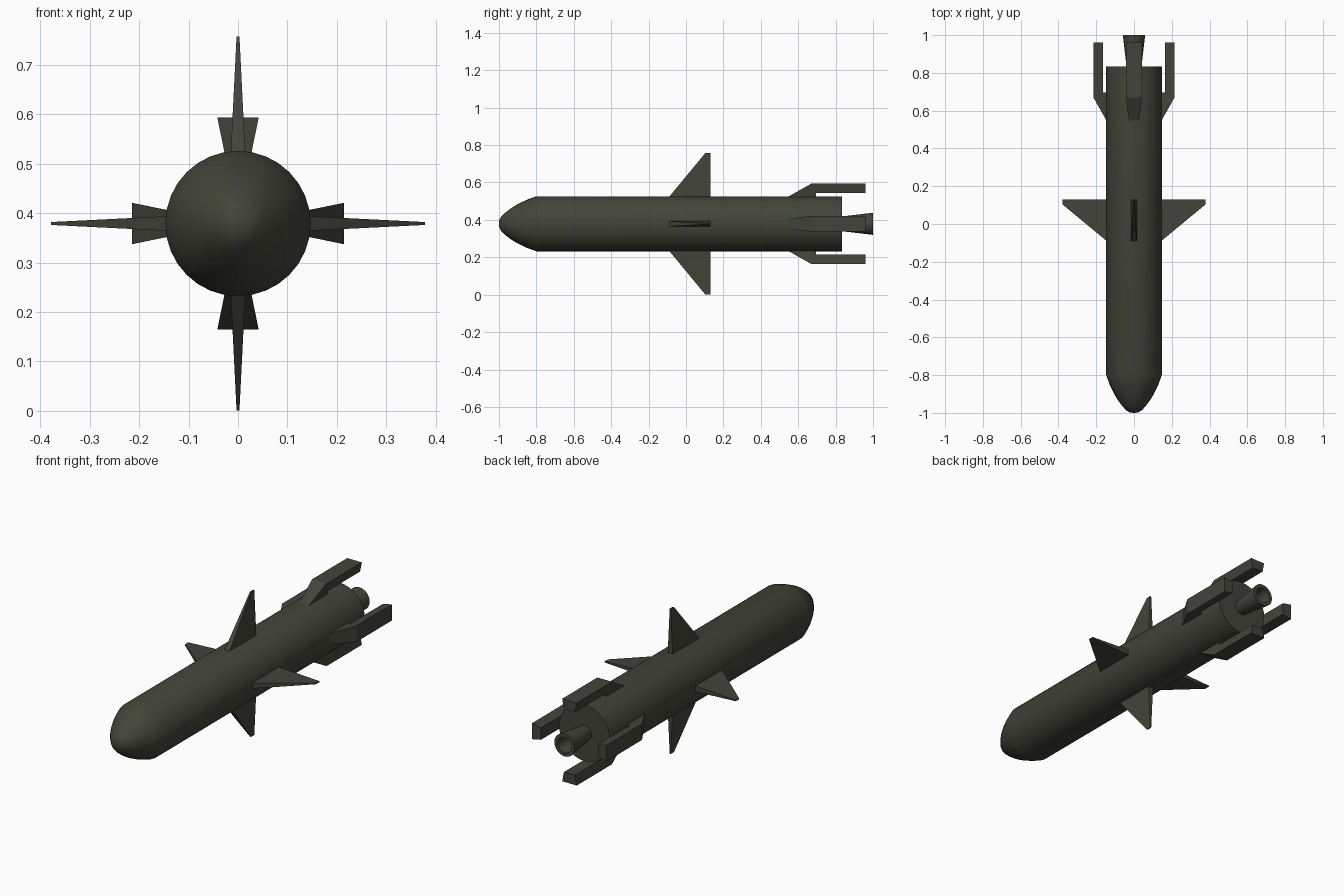
import bpy, bmesh, math
from mathutils import Matrix

if "Cube" in bpy.data.objects:
    bpy.data.objects.remove(bpy.data.objects["Cube"])

AXIS_Z = 0.379
R = 0.147

olive = bpy.data.materials.new("dark olive")
olive.diffuse_color = (0.055, 0.059, 0.041, 1)
olive.use_nodes = True
olive.node_tree.nodes["Principled BSDF"].inputs["Base Color"].default_value = olive.diffuse_color


def finish(bm, name, smooth=False):
    bmesh.ops.recalc_face_normals(bm, faces=bm.faces)
    me = bpy.data.meshes.new(name)
    bm.to_mesh(me)
    bm.free()
    me.materials.append(olive)
    if smooth:
        me.shade_smooth()
        me.set_sharp_from_angle(angle=math.radians(35))
    ob = bpy.data.objects.new(name, me)
    ob.location.z = AXIS_Z
    bpy.context.collection.objects.link(ob)
    return ob


def lathe(name, profile, sides=32):
    """Revolve (y, radius) points around the long axis."""
    bm = bmesh.new()
    vs = [bm.verts.new((r, y, 0)) for y, r in profile]
    es = [bm.edges.new(p) for p in zip(vs, vs[1:])]
    bmesh.ops.spin(bm, geom=vs + es, cent=(0, 0, 0), axis=(0, 1, 0),
                   angle=math.tau, steps=sides, use_duplicate=False)
    bmesh.ops.remove_doubles(bm, verts=bm.verts, dist=1e-5)
    return finish(bm, name, True)


def fin(name, outline, half_width, turn):
    """Plate from (y, radius) outline, thickness varying with radius."""
    bm = bmesh.new()
    left = [bm.verts.new((-half_width(r), y, r)) for y, r in outline]
    right = [bm.verts.new((half_width(r), y, r)) for y, r in outline]
    bm.faces.new(left)
    bm.faces.new(right[::-1])
    n = len(outline)
    for i in range(n):
        j = (i + 1) % n
        bm.faces.new((left[i], right[i], right[j], left[j]))
    bmesh.ops.transform(bm, verts=bm.verts,
                        matrix=Matrix.Rotation(turn * math.pi / 2, 4, 'Y'))
    return finish(bm, name)


# body tube with rounded nose
lathe("body", [(-1, 0), (-0.998, 0.022), (-0.985, 0.043), (-0.96, 0.065),
               (-0.93, 0.087), (-0.9, 0.105), (-0.85, 0.129), (-0.8, R),
               (0.835, R), (0.835, 0)])

# hollow flared exhaust nozzle
lathe("nozzle", [(0.82, 0.038), (1.0, 0.059), (1.0, 0.04), (0.9, 0.03), (0.9, 0)], 24)

# four swept mid wings and four tail fins with rear-reaching bars
wing = [(-0.102, 0.13), (-0.088, R), (0.103, 0.378), (0.13, 0.378), (0.13, 0.13)]
tail = [(0.52, 0.13), (0.55, R), (0.67, 0.215), (0.96, 0.215),
        (0.96, 0.164), (0.695, 0.164), (0.695, 0.13)]
for k, side in enumerate(("top", "right", "bottom", "left")):
    fin("wing_" + side, wing, lambda r: 0.0145 - (r - R) * 0.05, k)
    fin("tail_fin_" + side, tail, lambda r: 0.028 + (r - R) * 0.206, k)
